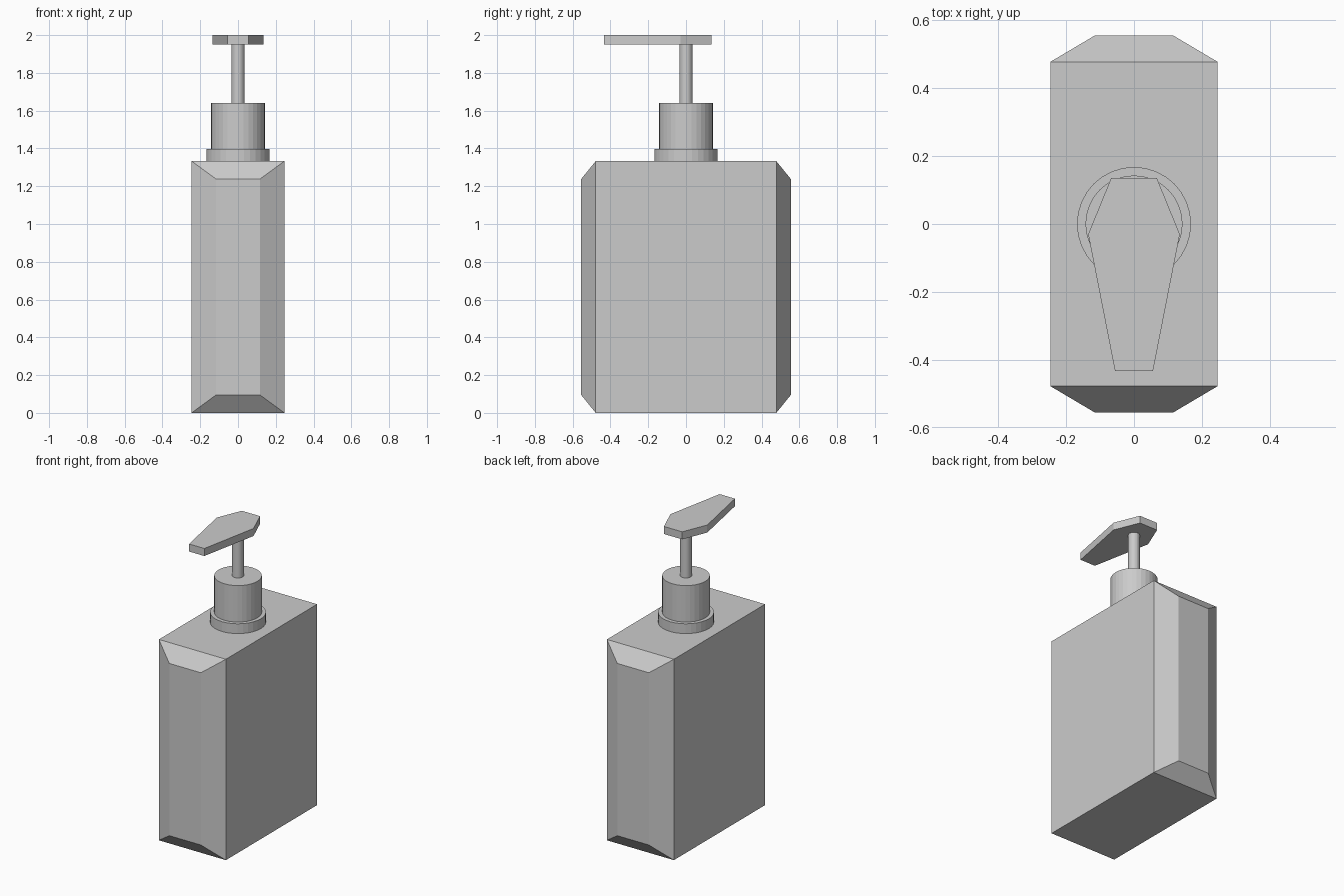
import bpy, bmesh

if "Cube" in bpy.data.objects:
    bpy.data.objects.remove(bpy.data.objects["Cube"])


def loft(name, rings):
    """Closed solid through a stack of matching point rings, capped at both ends."""
    bm = bmesh.new()
    loops = [[bm.verts.new(p) for p in ring] for ring in rings]
    n = len(loops[0])
    for a, b in zip(loops, loops[1:]):
        for i in range(n):
            j = (i + 1) % n
            bm.faces.new((a[i], a[j], b[j], b[i]))
    bm.faces.new(loops[0])
    bm.faces.new(loops[-1])
    bmesh.ops.recalc_face_normals(bm, faces=bm.faces[:])
    mesh = bpy.data.meshes.new(name)
    bm.to_mesh(mesh)
    bm.free()
    obj = bpy.data.objects.new(name, mesh)
    bpy.context.collection.objects.link(obj)
    return obj


def cylinder(name, radius, z0, z1, sides=32):
    bpy.ops.mesh.primitive_cylinder_add(
        vertices=sides, radius=radius, depth=z1 - z0, location=(0, 0, (z0 + z1) / 2))
    bpy.context.object.name = name


def end_rect(y, half_width, z0, z1):
    return [(-half_width, y, z0), (half_width, y, z0),
            (half_width, y, z1), (-half_width, y, z1)]


# Bottle: box with tapered front and back ends
H = 1.333
loft("bottle_body", [
    end_rect(-0.555, 0.116, 0.095, H - 0.095),
    end_rect(-0.478, 0.246, 0, H),
    end_rect(0.478, 0.246, 0, H),
    end_rect(0.555, 0.116, 0.095, H - 0.095),
])

# Neck collar, screw cap and pump stem
cylinder("neck_collar", 0.168, H, 1.398)
cylinder("screw_cap", 0.143, 1.398, 1.64)
cylinder("pump_stem", 0.035, 1.64, 1.95)

# Pump head: flat plate tapering toward the front
half = [(0.067, 0.136), (0.135, -0.03), (0.056, -0.433)]
outline = half + [(-x, y) for x, y in reversed(half)]
loft("pump_head", [[(x, y, z) for x, y in outline] for z in (1.95, 2.0)])
